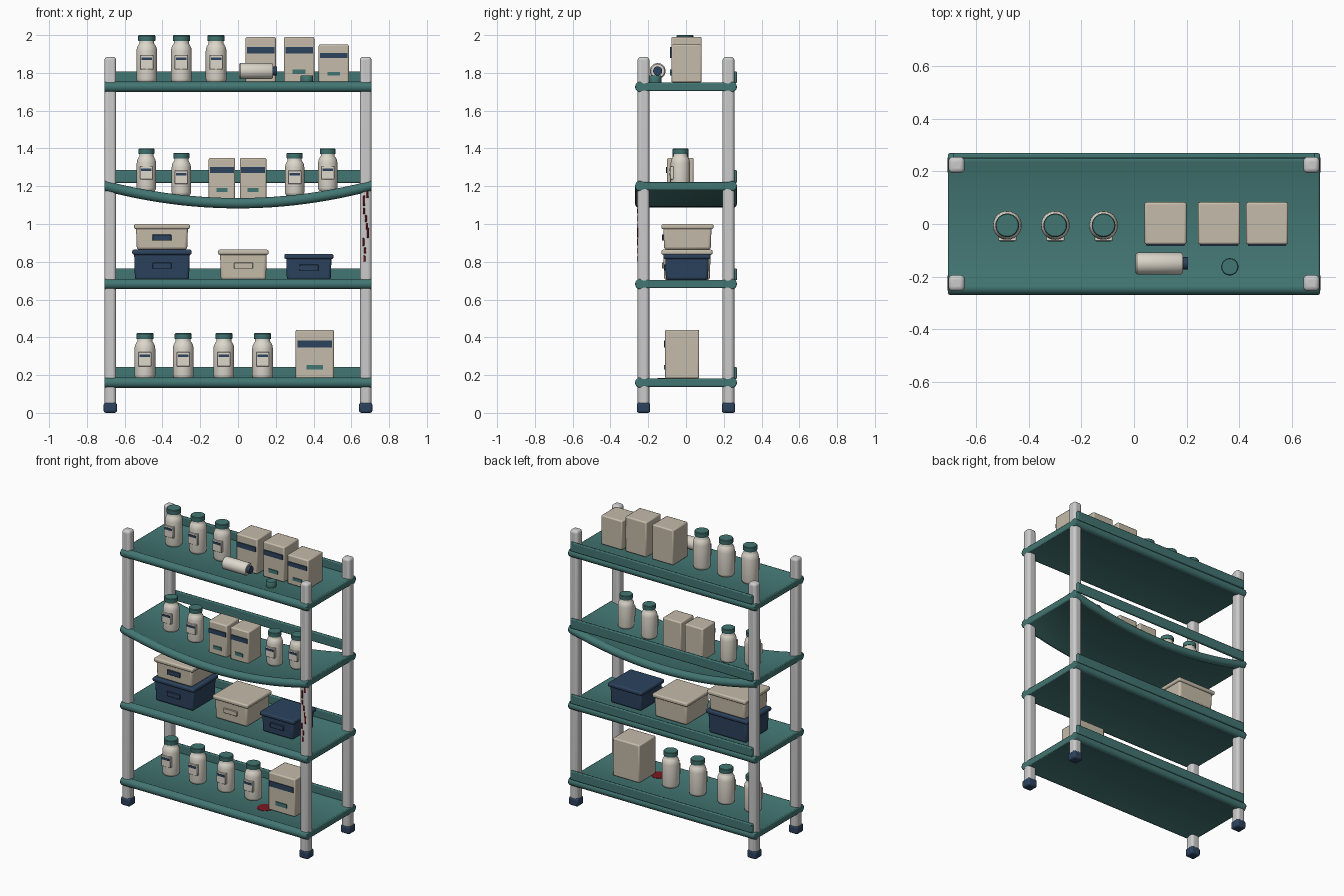
import bpy, bmesh, math, random
from mathutils import Matrix

if "Cube" in bpy.data.objects:
    bpy.data.objects.remove(bpy.data.objects["Cube"])

random.seed(4)


def mat(name, rgb):
    m = bpy.data.materials.new(name)
    m.diffuse_color = (*rgb, 1)
    m.use_nodes = True
    m.node_tree.nodes["Principled BSDF"].inputs["Base Color"].default_value = m.diffuse_color
    return m


TEAL = mat("teal", (0.055, 0.18, 0.17))
NAVY = mat("navy", (0.025, 0.055, 0.11))
CREAM = mat("cream", (0.56, 0.50, 0.40))
WHITE = mat("off_white", (0.72, 0.68, 0.60))
RED = mat("dark_red", (0.20, 0.01, 0.015))


def finish(name, bm, material=None, bevel=0, segs=2):
    bmesh.ops.recalc_face_normals(bm, faces=bm.faces)
    me = bpy.data.meshes.new(name)
    bm.to_mesh(me)
    bm.free()
    ob = bpy.data.objects.new(name, me)
    bpy.context.collection.objects.link(ob)
    if material:
        me.materials.append(material)
    if bevel:
        b = ob.modifiers.new("bevel", 'BEVEL')
        b.width, b.segments = bevel, segs
        b.limit_method, b.angle_limit = 'ANGLE', math.radians(50)
    bpy.ops.object.select_all(action='DESELECT')
    ob.select_set(True)
    bpy.context.view_layer.objects.active = ob
    bpy.ops.object.shade_smooth_by_angle(angle=math.radians(40))
    return ob


def box(name, x, y, z, material=None, bevel=0.0, segs=2, taper=1.0):
    """Box from (min, max) ranges; taper shrinks the bottom."""
    bm = bmesh.new()
    bmesh.ops.create_cube(bm, size=1)
    for v in bm.verts:
        k = taper if v.co.z < 0 else 1
        v.co = [sum(r) / 2 + c * (r[1] - r[0]) * s
                for r, c, s in zip((x, y, z), v.co, (k, k, 1))]
    return finish(name, bm, material, bevel, segs)


def lathe(name, profile, loc, material, lying=False, steps=28):
    bm = bmesh.new()
    vs = [bm.verts.new((r, 0, z)) for r, z in profile]
    es = [bm.edges.new(p) for p in zip(vs, vs[1:])]
    bmesh.ops.spin(bm, geom=vs + es, cent=(0, 0, 0), axis=(0, 0, 1),
                   angle=math.tau, steps=steps, use_duplicate=False)
    bmesh.ops.remove_doubles(bm, verts=bm.verts, dist=1e-5)
    rot = Matrix.Rotation(math.pi / 2, 4, 'Y') if lying else Matrix()
    bm.transform(Matrix.Translation(loc) @ rot)
    return finish(name, bm, material)


def shelf(name, zc, sag=0.0):
    """Plate with rolled front and back edges, swept along x."""
    r, yc, a0 = 0.028, 0.242, math.asin(0.022 / 0.028)
    section = []
    for side in (1, -1):
        for i in range(11):
            a = (math.pi - a0) * (i / 5 - 1)
            section.append((side * (yc + r * math.cos(a)), side * r * math.sin(a)))
    n = 24 if sag else 1
    bm = bmesh.new()
    rings = []
    for i in range(n + 1):
        t = 2 * i / n - 1
        rings.append([bm.verts.new((0.708 * t, y, zc + z - sag * (1 - t * t)))
                      for y, z in section])
    for a, b in zip(rings, rings[1:]):
        for j in range(len(a)):
            k = (j + 1) % len(a)
            bm.faces.new((a[j], a[k], b[k], b[j]))
    bm.faces.new(rings[0])
    bm.faces.new(rings[-1])
    finish(name, bm, TEAL, 0.006)
    # upright back lip stays straight even where the plate sags
    lip = zc + (0.015 if sag else 0.02)
    box(name + "_back_lip", (-0.69, 0.69), (0.25, 0.27), (lip, zc + 0.082), TEAL, 0.006)


def bottle(name, x, y, z, s=1.0):
    h = s * 0.24
    r = 0.055 * (0.93 if s < 1 else 1)
    body = [(0, 0), (0.85, 0), (0.96, 0.03), (1, 0.07), (1, 0.66), (0.95, 0.73),
            (0.82, 0.79), (0.72, 0.82), (0.72, 0.9), (0, 0.9)]
    lathe(name, [(a * r, b * h) for a, b in body], (x, y, z), WHITE)
    cap = [(0, 0.87), (0.8, 0.87), (0.82, 0.885), (0.82, 0.985), (0.76, 1), (0, 1)]
    lathe(name + "_cap", [(a * r, b * h) for a, b in cap], (x, y, z), TEAL)
    f = y - r
    box(name + "_label", (x - 0.035, x + 0.035), (f - 0.004, f + 0.02),
        (z + 0.27 * h, z + 0.58 * h), WHITE, 0.002, 1)
    box(name + "_label_stripe", (x - 0.028, x + 0.028), (f - 0.007, f),
        (z + 0.47 * h, z + 0.53 * h), NAVY)


def carton(name, x0, x1, y0, y1, z0, z1):
    w, h, xm = x1 - x0, z1 - z0, (x0 + x1) / 2
    box(name, (x0, x1), (y0, y1), (z0, z1), CREAM, 0.008)
    box(name + "_stripe", (xm - 0.45 * w, xm + 0.45 * w), (y0 - 0.006, y0 + 0.004),
        (z0 + 0.64 * h, z0 + 0.78 * h), NAVY)
    box(name + "_tag", (xm - 0.21 * w, xm + 0.21 * w), (y0 - 0.006, y0 + 0.004),
        (z0 + 0.18 * h, z0 + 0.28 * h), TEAL)


def bin_box(name, x0, x1, y0, y1, z0, z1, material, plate):
    xm, zm = (x0 + x1) / 2, z0 + 0.47 * (z1 - z0)
    box(name, (x0 + 0.01, x1 - 0.01), (y0 + 0.01, y1 - 0.01), (z0, z1 - 0.015),
        material, 0.014, 3, 0.97)
    box(name + "_lid", (x0, x1), (y0, y1), (z1 - 0.027, z1), material, 0.009, 3)
    box(name + "_plate", (xm - 0.05, xm + 0.05), (y0 + 0.003, y0 + 0.025),
        (zm - 0.016, zm + 0.016), plate, 0.002, 1)


# posts and feet
for sx, nx in ((-1, "left"), (1, "right")):
    for sy, ny in ((-1, "front"), (1, "back")):
        x, y = 0.676 * sx, 0.225 * sy
        box(f"{ny}_{nx}_post", (x - 0.031, x + 0.031), (y - 0.031, y + 0.031),
            (0.03, 1.885), None, 0.018, 4)
        box(f"{ny}_{nx}_foot", (x - 0.035, x + 0.035), (y - 0.035, y + 0.035),
            (0, 0.055), NAVY, 0.012, 3)

# shelves
shelf("bottom_shelf", 0.16)
shelf("bin_shelf", 0.682)
shelf("sagging_shelf", 1.203, 0.093)
shelf("top_shelf", 1.726)

# bottom shelf goods
for i, x in enumerate((-0.493, -0.29, -0.075, 0.13)):
    bottle(f"bottom_bottle_{i}", x, -0.02, 0.182)
carton("bottom_carton", 0.305, 0.508, -0.11, 0.07, 0.182, 0.44)

# storage bins
bin_box("large_bin", -0.56, -0.245, -0.13, 0.14, 0.704, 0.864, NAVY, NAVY)
bin_box("stacked_bin", -0.55, -0.255, -0.13, 0.145, 0.864, 1.0, CREAM, NAVY)
bin_box("middle_bin", -0.105, 0.162, -0.13, 0.14, 0.704, 0.864, CREAM, CREAM)
bin_box("small_bin", 0.245, 0.505, -0.12, 0.13, 0.704, 0.842, NAVY, NAVY)

# sagging shelf goods
for i, (x, z) in enumerate(((-0.485, 1.175), (-0.30, 1.152), (0.30, 1.152), (0.475, 1.175))):
    bottle(f"middle_bottle_{i}", x, -0.03, z, 0.935)
carton("middle_carton_0", -0.155, -0.015, -0.1, 0.04, 1.13, 1.35)
carton("middle_carton_1", 0.01, 0.15, -0.1, 0.04, 1.13, 1.35)

# top shelf goods
for i, x in enumerate((-0.483, -0.30, -0.116)):
    bottle(f"top_bottle_{i}", x, -0.005, 1.75, 1.042)
for i, (a, b, h) in enumerate(((0.04, 0.2, 1.99), (0.243, 0.404, 1.99), (0.427, 0.587, 1.95))):
    carton(f"top_carton_{i}", a, b, -0.078, 0.083, 1.75, h)

# fallen bottle and loose cap
lathe("fallen_bottle", [(0, 0), (0.036, 0), (0.042, 0.006), (0.042, 0.172), (0.036, 0.18), (0, 0.18)],
      (0.006, -0.15, 1.81), WHITE, True)
lathe("fallen_bottle_mouth", [(0, 0.17), (0.024, 0.17), (0.024, 0.2), (0, 0.2)],
      (0.006, -0.15, 1.81), NAVY, True)
lathe("loose_cap", [(0, 0), (0.032, 0), (0.033, 0.004), (0.033, 0.034), (0.03, 0.038), (0, 0.038)],
      (0.365, -0.163, 1.749), TEAL)

# red stains on the front right post and the bottom shelf
for i in range(9):
    z, x = 0.8 + i * 0.042, 0.676 + random.uniform(-0.014, 0.014)
    box(f"post_stain_{i}", (x - 0.006, x + 0.006), (-0.2585, -0.25),
        (z, z + random.uniform(0.03, 0.06)), RED, 0.003, 1)
stain = lathe("shelf_stain", [(0, 0), (0.05, 0), (0.05, 0.003), (0, 0.003)],
              (0.275, -0.1, 0.181), RED)
